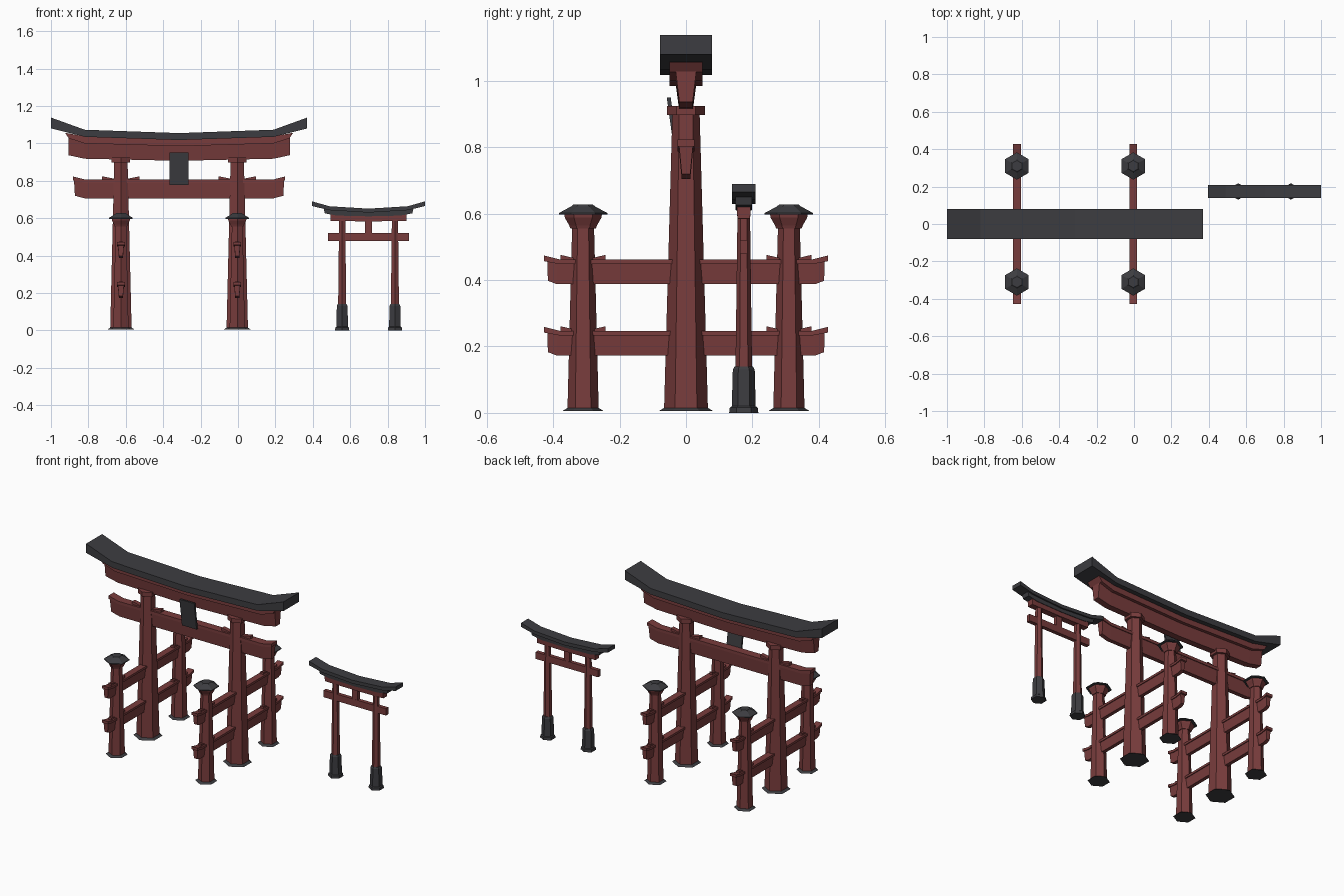
import bpy, bmesh, math
from mathutils import Vector

if "Cube" in bpy.data.objects:
    bpy.data.objects.remove(bpy.data.objects["Cube"], do_unlink=True)


def make_material(name, rgb):
    mat = bpy.data.materials.new(name)
    mat.use_nodes = True
    mat.diffuse_color = (*rgb, 1)
    mat.node_tree.nodes["Principled BSDF"].inputs["Base Color"].default_value = (*rgb, 1)
    return mat


RED = make_material("dark red wood", (0.19, 0.046, 0.046))
DARK = make_material("charcoal", (0.046, 0.046, 0.052))


def finish(name, bm, mat, location):
    bmesh.ops.recalc_face_normals(bm, faces=bm.faces)
    mesh = bpy.data.meshes.new(name)
    bm.to_mesh(mesh)
    bm.free()
    mesh.materials.append(mat)
    obj = bpy.data.objects.new(name, mesh)
    obj.location = location
    bpy.context.collection.objects.link(obj)
    return obj


def loft(bm, rings):
    """Skin a list of equal-length point rings and cap both ends."""
    rows = [[bm.verts.new(p) for p in ring] for ring in rings]
    for a, b in zip(rows, rows[1:]):
        for i in range(len(a)):
            j = (i + 1) % len(a)
            bm.faces.new((a[i], a[j], b[j], b[i]))
    bm.faces.new(rows[0])
    bm.faces.new(rows[-1])


def hex_post(name, profile, mat, location):
    """Six-sided turned shape from (radius, height) pairs."""
    angles = [math.radians(90 + 60 * k) for k in range(6)]
    bm = bmesh.new()
    loft(bm, [[(r * math.cos(a), r * math.sin(a), z) for a in angles] for r, z in profile])
    return finish(name, bm, mat, location)


def beam(name, half, top_w, low_w, mat, location, slant=0.0, along_y=False):
    """Mirrored beam; half lists (offset, low z, high z) from the middle out."""
    stations = [(-d, a, b) for d, a, b in reversed(half) if d > 0] + list(half)
    end = half[-1][0]
    rings = []
    for d, low, high in stations:
        cut = math.copysign(slant, d) if abs(d) == end else 0
        ring = [(d - cut, -low_w, low), (d - cut, low_w, low), (d, top_w, high), (d, -top_w, high)]
        rings.append([(y, x, z) if along_y else (x, y, z) for x, y, z in ring])
    bm = bmesh.new()
    loft(bm, rings)
    return finish(name, bm, mat, location)


def wedge(name, inner, outer, rise, width, location, along_y=False):
    """Small key that rises away from the post."""
    rings = []
    for w in (-width, width):
        ring = [(inner, w, -0.01), (outer, w, -0.01), (outer, w, rise), (inner, w, 0.004)]
        rings.append([(y, x, z) if along_y else (x, y, z) for x, y, z in ring])
    bm = bmesh.new()
    loft(bm, rings)
    return finish(name, bm, RED, location)


# Large gate: roof and upper beams
MID = -0.315
centre = (MID, 0, 0)
beam("large_roof", [(0, 1.018, 1.055), (0.505, 1.035, 1.073), (0.685, 1.08, 1.138)],
     0.079, 0.079, DARK, centre)
beam("large_roof_underbeam", [(0, 0.985, 1.02), (0.505, 1.0, 1.037), (0.61, 1.027, 1.057)],
     0.05, 0.05, RED, centre, slant=0.02)
beam("large_lintel", [(0, 0.907, 0.99), (0.505, 0.918, 1.005), (0.592, 0.937, 1.028)],
     0.031, 0.02, RED, centre)

# Large gate: tie beam with a wider top board
beam("large_tie_beam", [(0, 0.705, 0.79), (0.5, 0.705, 0.79), (0.562, 0.72, 0.806)],
     0.021, 0.013, RED, centre, slant=0.005)
beam("large_tie_board", [(0, 0.788, 0.806), (0.5, 0.788, 0.806), (0.567, 0.803, 0.823)],
     0.026, 0.026, RED, centre)

# Tilted plaque
bm = bmesh.new()
loft(bm, [[(-0.051, y, z), (0.051, y, z), (0.051, y + 0.012, z), (-0.051, y + 0.012, z)]
          for y, z in ((-0.034, 0.778), (-0.058, 0.95))])
finish("plaque", bm, DARK, centre)

# Large gate: pillars, side posts and braces
for side, x in (("right", MID - 0.311), ("left", MID + 0.311)):
    hex_post(side + "_pillar", [(0.066, 0.013), (0.041, 0.905)], RED, (x, 0, 0))
    hex_post(side + "_pillar_foot", [(0.083, 0.005), (0.066, 0.015)], DARK, (x, 0, 0))
    hex_post(side + "_pillar_cap", [(0.057, 0.898), (0.057, 0.925)], RED, (x, 0, 0))
    for s in (-1, 1):
        wedge(side + "_pillar_wedge", s * 0.03, s * 0.1, 0.018, 0.014, (x, 0, 0.806))

    for s, end in ((-1, "front"), (1, "back")):
        name, spot = f"{side}_{end}_post", (x, s * 0.31, 0)
        hex_post(name, [(0.047, 0.013), (0.033, 0.56)], RED, spot)
        hex_post(name + "_foot", [(0.063, 0.005), (0.047, 0.015)], DARK, spot)
        hex_post(name + "_capital", [(0.038, 0.555), (0.042, 0.565), (0.055, 0.588), (0.057, 0.6)],
                 RED, spot)
        hex_post(name + "_cap", [(0.073, 0.597), (0.073, 0.602), (0.036, 0.622), (0.03, 0.627)],
                 DARK, spot)

    for level, low in (("lower", 0.173), ("upper", 0.388)):
        name = f"{side}_{level}_brace"
        beam(name, [(0, low, low + 0.062), (0.39, low, low + 0.062), (0.418, low + 0.01, low + 0.07)],
             0.016, 0.011, RED, (x, 0, 0), slant=0.002, along_y=True)
        beam(name + "_board", [(0, low + 0.06, low + 0.074), (0.38, low + 0.06, low + 0.074),
                               (0.428, low + 0.069, low + 0.086)],
             0.021, 0.021, RED, (x, 0, 0), along_y=True)
        for post in (-0.31, 0.31):
            for s in (-1, 1):
                wedge(name + "_wedge", s * 0.025, s * 0.068, 0.014, 0.011,
                      (x, post, low + 0.074), along_y=True)

# Small gate: two-layer roof, lintel, tie beam and strut
SMALL_X, SMALL_Y = 0.698, 0.174
centre = (SMALL_X, SMALL_Y, 0)
beam("small_roof", [(0, 0.63, 0.651), (0.21, 0.643, 0.664), (0.302, 0.665, 0.69)],
     0.035, 0.035, DARK, centre)
beam("small_roof_underlayer", [(0, 0.61, 0.634), (0.17, 0.614, 0.645), (0.242, 0.626, 0.658)],
     0.026, 0.024, DARK, centre, slant=0.008)
beam("small_lintel", [(0, 0.583, 0.615), (0.203, 0.585, 0.62)], 0.021, 0.019, RED, centre)
beam("small_tie_beam", [(0, 0.478, 0.521), (0.217, 0.478, 0.521)], 0.012, 0.012, RED, centre)
beam("small_strut", [(0, 0.515, 0.59), (0.019, 0.515, 0.59)], 0.011, 0.011, RED, centre)

# Small gate: pillars with dark sleeves
for side, s in (("right", -1), ("left", 1)):
    spot = (SMALL_X + s * 0.141, SMALL_Y, 0)
    hex_post(f"small_{side}_pillar", [(0.025, 0.13), (0.019, 0.59)], RED, spot)
    hex_post(f"small_{side}_sleeve",
             [(0.044, 0), (0.042, 0.016), (0.036, 0.02), (0.033, 0.13), (0.028, 0.14)], DARK, spot)
